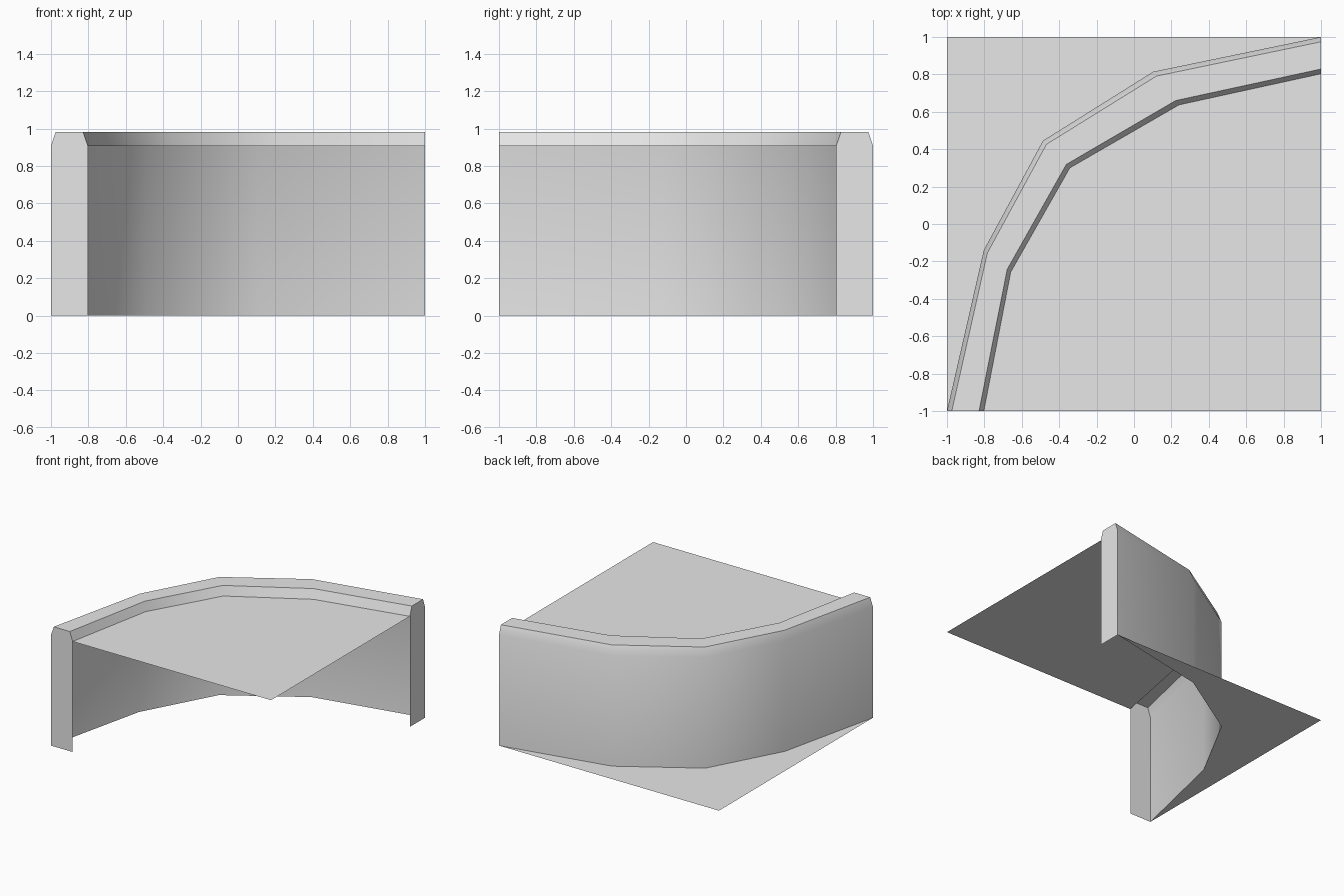
import bpy
import bmesh
import math
from mathutils import Vector

default_cube = bpy.data.objects.get("Cube")
if default_cube:
    bpy.data.objects.remove(default_cube, do_unlink=True)

stone = bpy.data.materials.new("plain_grey")
stone.use_nodes = True
stone.diffuse_color = (0.8, 0.8, 0.8, 1)
stone.node_tree.nodes["Principled BSDF"].inputs["Base Color"].default_value = stone.diffuse_color

TOP, SHOULDER = 0.983, 0.908
BEVEL = 0.13  # share of the wall thickness taken by each sloped lip

# Plan of the curved wall: outer and inner edges, front end to left end
outer = [Vector(p) for p in ((-1, -1), (-0.803, -0.14), (-0.487, 0.445), (0.102, 0.814), (1, 1))]
inner = [Vector(p) for p in ((-0.803, -1), (-0.659, -0.257), (-0.343, 0.3), (0.241, 0.637), (1, 0.803))]


def rail(share, z):
    """Line along the wall, at a share of its thickness and a height."""
    return [a.lerp(b, share).to_3d() + Vector((0, 0, z)) for a, b in zip(outer, inner)]


def make_object(name, faces):
    """Build an object from lists of corner points, welding shared corners."""
    bm = bmesh.new()
    for corners in faces:
        bm.faces.new([bm.verts.new(c) for c in corners])
    bmesh.ops.remove_doubles(bm, verts=bm.verts, dist=0.0001)
    mesh = bpy.data.meshes.new(name)
    bm.to_mesh(mesh)
    bm.free()
    obj = bpy.data.objects.new(name, mesh)
    bpy.context.collection.objects.link(obj)
    mesh.materials.append(stone)
    return obj


def fan(corner, edge):
    """Flat, upward-facing sheet between a corner and a wall edge."""
    faces = []
    for a, b in zip(edge, edge[1:]):
        up = (a - corner).cross(b - corner).z > 0
        faces.append((corner, a, b) if up else (corner, b, a))
    return faces


# Wall shell: outer face, sloped lip, flat top, inner lip (open below)
rails = [rail(0, 0), rail(0, SHOULDER), rail(BEVEL, TOP), rail(1 - BEVEL, TOP), rail(1, SHOULDER)]
shell = []
for low, high in zip(rails, rails[1:]):
    for i in range(len(outer) - 1):
        shell.append((low[i], high[i], high[i + 1], low[i + 1]))
wall = make_object("curved_wall", shell)
bpy.ops.object.select_all(action="DESELECT")
wall.select_set(True)
bpy.context.view_layer.objects.active = wall
bpy.ops.object.shade_smooth_by_angle(angle=math.radians(35))

# Flat end caps
section = rails + [rail(1, 0)]
make_object("front_end_cap", [[r[0] for r in reversed(section)]])
make_object("left_end_cap", [[r[-1] for r in section]])

# Raised floor inside the curve and low ground outside it
make_object("upper_floor", fan(Vector((1, -1, SHOULDER)), rail(1, SHOULDER)))
make_object("lower_ground", fan(Vector((-1, 1, 0)), rail(0, 0)))
